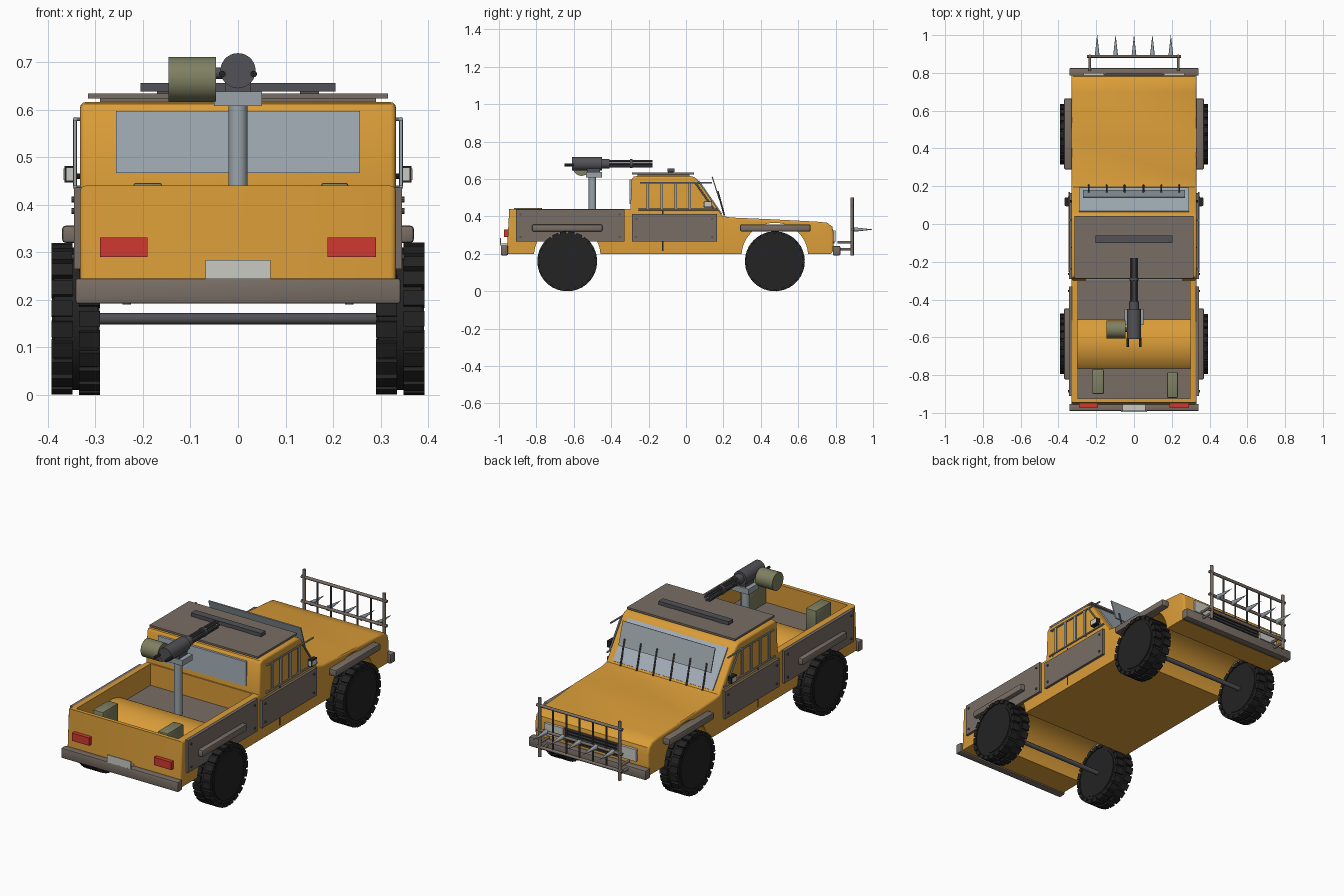
import bpy, bmesh, math
from mathutils import Vector, Matrix

if "Cube" in bpy.data.objects:
    bpy.data.objects.remove(bpy.data.objects["Cube"])


def material(name, r, g, b):
    m = bpy.data.materials.new(name)
    m.diffuse_color = (r, g, b, 1)
    m.use_nodes = True
    m.node_tree.nodes["Principled BSDF"].inputs["Base Color"].default_value = m.diffuse_color
    return m


ORANGE = material("orange paint", 0.70, 0.335, 0.04)
BROWN = material("brown armour", 0.19, 0.155, 0.13)
STEEL = material("pale steel", 0.32, 0.37, 0.40)
GLASS = material("window glass", 0.38, 0.44, 0.49)
GUN = material("gunmetal", 0.085, 0.085, 0.095)
RUBBER = material("rubber", 0.017, 0.017, 0.017)
GREEN = material("olive", 0.21, 0.215, 0.12)
RED = material("red lamp", 0.62, 0.04, 0.03)
WHITE = material("pale lamp", 0.58, 0.59, 0.54)


def finish(name, bm, mat):
    bmesh.ops.recalc_face_normals(bm, faces=bm.faces)
    me = bpy.data.meshes.new(name)
    bm.to_mesh(me)
    bm.free()
    me.materials.append(mat)
    ob = bpy.data.objects.new(name, me)
    bpy.context.collection.objects.link(ob)
    return ob


def box(x0, x1, y0, y1, z0, z1):
    def add(bm):
        mid = Vector((x0 + x1, y0 + y1, z0 + z1)) / 2
        size = (abs(x1 - x0), abs(y1 - y0), abs(z1 - z0))
        bmesh.ops.create_cube(bm, size=1, matrix=Matrix.LocRotScale(mid, None, size))
    return add


def rod(p, q, r, r2=None, n=12):
    def add(bm):
        a, b = Vector(p), Vector(q)
        rot = (b - a).to_track_quat('Z', 'Y')
        bmesh.ops.create_cone(bm, cap_ends=True, segments=n, radius1=r,
                              radius2=r if r2 is None else r2, depth=(b - a).length,
                              matrix=Matrix.LocRotScale((a + b) / 2, rot, None))
    return add


def make(name, mat, *adders, bevel=0):
    bm = bmesh.new()
    for add in adders:
        add(bm)
    if bevel:
        bmesh.ops.bevel(bm, geom=bm.edges[:], offset=bevel, segments=2, profile=0.5, affect='EDGES')
    return finish(name, bm, mat)


def prism(name, profile, hw, mat, bevel=0):
    """Extrude a side profile (y, z) across x; round the upper outline."""
    bm = bmesh.new()
    face = bm.faces.new([bm.verts.new((-hw, y, z)) for y, z in profile])
    ext = bmesh.ops.extrude_face_region(bm, geom=[face])
    for v in ext['geom']:
        if isinstance(v, bmesh.types.BMVert):
            v.co.x = hw
    if bevel:
        def outline(e):
            a, b = e.verts
            return (abs(a.co.x - b.co.x) < 1e-5 and not any(v.co.to_tuple(4)[1:] in arch_pts for v in e.verts)
                    and max(a.co.z, b.co.z) > 0.25)
        bmesh.ops.bevel(bm, geom=[e for e in bm.edges if outline(e)], offset=bevel,
                        segments=3, profile=0.5, affect='EDGES')
    return finish(name, bm, mat)


def arc(yc, zc, r, z_base, n=24):
    a = math.asin((z_base - zc) / r)
    angs = [math.pi - a + (2 * a - math.pi) * i / n for i in range(n + 1)]
    return [(yc + r * math.cos(t), zc + r * math.sin(t)) for t in angs]


REAR, FRONT = -0.635, 0.475
FLOOR = 0.322

# Body: one silhouette with both wheel tunnels, then the bed is hollowed out
arches = arc(REAR, 0.188, 0.178, 0.2) + arc(FRONT, 0.188, 0.178, 0.2)
arch_pts = {Vector((0, y, z)).to_tuple(4)[1:] for y, z in arches}
profile = [(-0.958, 0.2)] + arches + [
    (0.775, 0.2), (0.787, 0.215), (0.79, 0.31), (0.782, 0.345), (0.755, 0.366), (0.7, 0.372),
    (0.45, 0.385), (0.24, 0.394), (0.195, 0.402), (0.06, 0.597), (0.045, 0.61), (0.02, 0.616),
    (-0.26, 0.616), (-0.28, 0.612), (-0.29, 0.598), (-0.298, 0.44), (-0.945, 0.44)]
body = prism("truck_body", profile, 0.332, ORANGE, bevel=0.011)
cavity = [(-0.925, FLOOR)] + arc(REAR, 0.188, 0.187, FLOOR) + [(-0.305, FLOOR), (-0.305, 0.5), (-0.925, 0.5)]
cutter = prism("bed_cutter", cavity, 0.298, ORANGE)
cutter.hide_render = True
mod = body.modifiers.new("bed", 'BOOLEAN')
mod.operation, mod.solver, mod.object = 'DIFFERENCE', 'EXACT', cutter
bpy.context.view_layer.objects.active = body
bpy.ops.object.modifier_apply(modifier="bed")
bpy.data.objects.remove(cutter)

# Bed floor boards and supply boxes
make("bed_floor", BROWN, box(-0.297, 0.297, -0.505, -0.306, FLOOR, FLOOR + 0.005),
     box(-0.297, 0.297, -0.924, -0.765, FLOOR, FLOOR + 0.005))
make("supply_boxes", GREEN, box(-0.22, -0.16, -0.9, -0.77, FLOOR, 0.446),
     box(0.175, 0.232, -0.92, -0.785, FLOOR, 0.446), bevel=0.005)

# Bumpers
make("bumpers", BROWN, box(-0.342, 0.342, -0.99, -0.952, 0.192, 0.245),
     box(-0.342, 0.342, 0.785, 0.825, 0.192, 0.242), bevel=0.005)

# Glass
make("rear_window", GLASS, box(-0.257, 0.257, -0.302, -0.288, 0.467, 0.597))
s0, s1 = Vector((0, 0.19, 0.412)), Vector((0, 0.066, 0.591))


def slab(a, b, hw, thick):
    """Flat plate across x, running from a to b in the side plane."""
    def add(bm):
        d = b - a
        rot = Matrix.Rotation(math.atan2(d.z, d.y), 3, 'X').to_quaternion()
        bmesh.ops.create_cube(bm, size=1, matrix=Matrix.LocRotScale(
            (a + b) / 2, rot, (2 * hw, d.length, thick)))
    return add


make("windshield", GLASS, slab(s0, s1, 0.292, 0.009))

# Windshield armour: raised plate carried on slim rods
make("windshield_plate", STEEL, slab(Vector((0, 0.177, 0.495)), Vector((0, 0.14, 0.612)), 0.27, 0.006))
make("windshield_rods", GUN, *[rod((x, 0.205, 0.405), (x, 0.17, 0.535), 0.0045, n=8)
                               for x in (-0.24, -0.145, -0.05, 0.05, 0.145, 0.24)])

# Roof plate and light bar
make("roof_plate", BROWN, box(-0.316, 0.316, -0.288, 0.042, 0.624, 0.634),
     box(-0.29, 0.29, -0.26, 0.02, 0.612, 0.626))
make("light_bar", GUN, box(-0.205, 0.205, -0.1, -0.062, 0.638, 0.656),
     *[box(x - 0.02, x + 0.02, -0.095, -0.067, 0.63, 0.642) for x in (-0.15, 0, 0.15)])

# Lamps, grille and rear plate
make("tail_lamps", RED, box(-0.29, -0.19, -0.972, -0.95, 0.29, 0.331), box(0.188, 0.29, -0.972, -0.95, 0.29, 0.331))
make("rear_plate", WHITE, box(-0.068, 0.068, -0.995, -0.988, 0.244, 0.284),
     box(-0.06, 0.06, -0.99, -0.95, 0.245, 0.255))
make("head_lamps", WHITE, *[box(s * 0.16, s * 0.268, 0.77, 0.8, 0.262, 0.325) for s in (-1, 1)])
make("grille", GUN, box(-0.155, 0.155, 0.77, 0.794, 0.255, 0.325))
make("grille_slats", RUBBER, *[box(-0.15, 0.15, 0.79, 0.798, z, z + 0.008) for z in (0.262, 0.278, 0.294, 0.31)])

# Side parts on both flanks
for s, side in ((-1, "left"), (1, "right")):
    plates = [(-0.91, -0.33, 0.265, 0.436), (-0.29, 0.165, 0.265, 0.412)]
    make(side + "_armour", BROWN, *[box(s * 0.325, s * 0.345, *p) for p in plates])
    make(side + "_bolts", GUN, *[rod((s * 0.34, y, z), (s * 0.35, y, z), 0.006, n=8)
                                 for a, b, c, d in plates
                                 for y in (a + 0.025, b - 0.025) for z in (c + 0.025, d - 0.025)])
    make(side + "_flares", BROWN, *[box(s * 0.32, s * 0.37, y - 0.188, y + 0.188, 0.32, 0.356)
                                    for y in (REAR, FRONT + 0.002)], bevel=0.007)
    make(side + "_door_seam", RUBBER, box(s * 0.325, s * 0.334, -0.127, -0.121, 0.215, 0.265),
         box(s * 0.325, s * 0.334, -0.127, -0.121, 0.412, 0.43))
    x = s * 0.343
    make(side + "_window_bars", STEEL, rod((x, -0.245, 0.58), (x, 0.14, 0.58), 0.0045, n=8),
         rod((x, -0.255, 0.437), (x, 0.17, 0.437), 0.0045, n=8),
         rod((x, 0.05, 0.58), (x, 0.15, 0.437), 0.0045, n=8),
         *[box(x - 0.003, x + 0.003, y - 0.007, y + 0.007, 0.437, 0.58)
           for y in (-0.205, -0.13, -0.055, 0.02)],
         *[rod((s * 0.325, y, z), (x, y, z), 0.004, n=8) for y in (-0.24, 0.02) for z in (0.437, 0.58)])
    make(side + "_mirror", RUBBER, box(s * 0.343, s * 0.365, 0.095, 0.14, 0.447, 0.481),
         rod((s * 0.325, 0.12, 0.46), (s * 0.35, 0.12, 0.46), 0.006, n=8))
    make(side + "_mirror_glass", WHITE, box(s * 0.347, s * 0.361, 0.092, 0.096, 0.451, 0.477),
         box(s * 0.364, s * 0.367, 0.098, 0.137, 0.452, 0.476))


# Wheels: core with two staggered rows of tread blocks
def block(x0, x1, ang):
    def add(bm):
        rot = Matrix.Rotation(ang, 4, 'X')
        bmesh.ops.create_cube(bm, size=1, matrix=rot @ Matrix.LocRotScale(
            Vector(((x0 + x1) / 2, 0, 0.149)), None, (x1 - x0, 0.033, 0.021)))
    return add


N = 22
wheel = make("wheel", RUBBER, rod((-0.046, 0, 0), (0.046, 0, 0), 0.15, n=44),
             rod((-0.05, 0, 0), (0.05, 0, 0), 0.125, n=44),
             *[block(-0.051, -0.007, 2 * math.pi * i / N) for i in range(N)],
             *[block(0.007, 0.051, 2 * math.pi * (i + 0.5) / N) for i in range(N)])
wheel.location = (0.341, FRONT, 0.16)
for x, y, n in ((-0.341, FRONT, "front_left"), (0.341, REAR, "rear_right"), (-0.341, REAR, "rear_left")):
    w = wheel.copy()
    w.name = n + "_wheel"
    w.location = (x, y, 0.16)
    bpy.context.collection.objects.link(w)
wheel.name = "front_right_wheel"
make("axles", GUN, *[rod((-0.3, y, 0.16), (0.3, y, 0.16), 0.012) for y in (REAR, FRONT)])

# Front guard with spikes
GY = 0.888
spikes = [-0.195, -0.0975, 0, 0.0975, 0.195]
make("front_guard", BROWN, *[rod((x, GY, 0.19), (x, GY, 0.5), 0.009) for x in (-0.234, 0.234)],
     *[rod((-0.25, GY, z), (0.25, GY, z), 0.008) for z in (0.46, 0.33, 0.24)],
     *[rod((x, 0.81, z), (x, GY, z), 0.007) for x in (-0.234, 0.234) for z in (0.225, 0.262)])
make("guard_bars", GUN, *[rod((x, GY, 0.24), (x, GY, 0.46), 0.0045, n=8)
                          for x in (-0.156, -0.078, 0, 0.078, 0.156)])
make("guard_spikes", STEEL, *[rod((x, GY, 0.33), (x, 1.0, 0.33), 0.013, 0.0005) for x in spikes])

# Gun turret
GZ, TY = 0.682, -0.5
make("turret_post", STEEL, rod((0, TY, FLOOR), (0, TY, 0.615), 0.02, n=24),
     box(-0.05, 0.05, -0.535, -0.45, 0.608, 0.638))
make("gun_bracket", GUN, box(-0.027, 0.027, -0.53, -0.46, 0.63, 0.665))
make("gun_body", GUN, rod((0, -0.61, GZ), (0, -0.45, GZ), 0.037, n=28),
     rod((0, -0.45, GZ), (0, -0.41, GZ), 0.026, n=20),
     rod((-0.06, -0.56, GZ - 0.005), (0, -0.56, GZ - 0.005), 0.012))
make("gun_barrels", GUN, *[rod((0.016 * math.cos(a), -0.43, GZ + 0.016 * math.sin(a)),
                               (0.016 * math.cos(a), -0.18, GZ + 0.016 * math.sin(a)), 0.006, n=10)
                           for a in [math.pi * i / 3 for i in range(6)]],
     rod((0, -0.3, GZ), (0, -0.285, GZ), 0.024, n=20))
make("gun_handles", RUBBER, *[rod((x, -0.65, GZ - 0.007), (x, -0.6, GZ - 0.007), 0.007)
                              for x in (-0.033, 0.033)])
make("ammo_drum", GREEN, rod((-0.146, -0.558, 0.664), (-0.046, -0.558, 0.664), 0.047, n=32))

# Smooth rounded surfaces while keeping hard edges
bpy.ops.object.select_all(action='SELECT')
bpy.context.view_layer.objects.active = body
bpy.ops.object.shade_smooth_by_angle(angle=math.radians(35))
